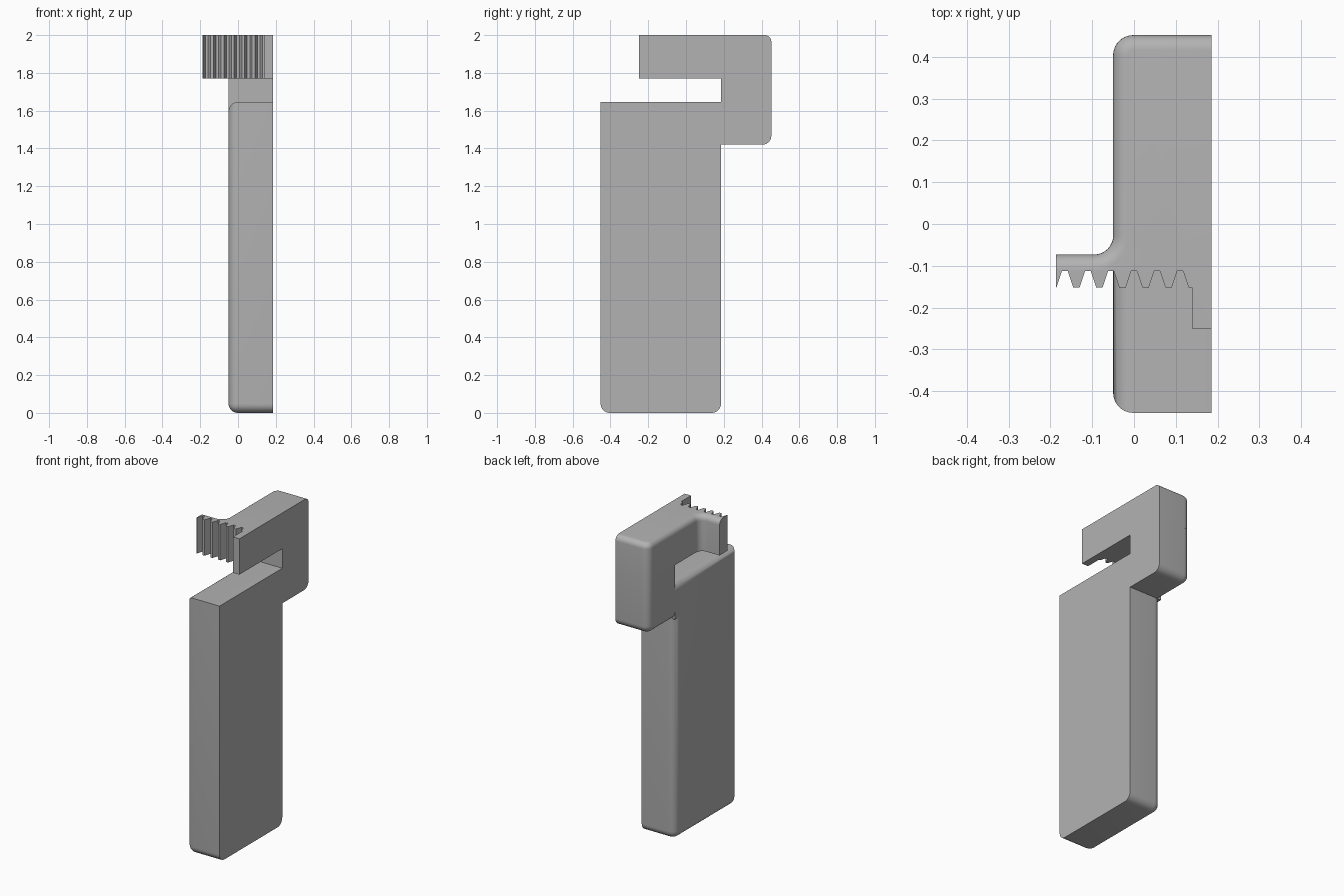
import bpy
import bmesh
from math import cos, sin, radians

cube = bpy.data.objects.get("Cube")
if cube:
    bpy.data.objects.remove(cube, do_unlink=True)

grey = bpy.data.materials.new("plain grey")
grey.use_nodes = True
GREY = (0.45, 0.45, 0.45, 1)
grey.diffuse_color = GREY
grey.node_tree.nodes["Principled BSDF"].inputs["Base Color"].default_value = GREY

# Shared dimensions
FLAT, FACE = 0.185, -0.05          # flat side and rounded side in x
FRONT, SPINE, BACK = -0.452, 0.185, 0.452
SHELF, SLOT_TOP, HOOK_LOW, TOP = 1.645, 1.77, 1.42, 2.0
ROUND, SOFT = 0.048, 0.036


def prism(name, outline, z0, z1, radius, rounded):
    """Extrude an outline upward and round the edges picked by the rule."""
    bm = bmesh.new()
    base = bm.faces.new([bm.verts.new((x, y, z0)) for x, y in outline])
    grown = bmesh.ops.extrude_face_region(bm, geom=[base], use_keep_orig=True)
    for v in grown["geom"]:
        if isinstance(v, bmesh.types.BMVert):
            v.co.z = z1
    bmesh.ops.recalc_face_normals(bm, faces=bm.faces)
    picked = [e for e in bm.edges if rounded(e.verts[0].co, e.verts[1].co)]
    bmesh.ops.bevel(bm, geom=picked, offset=radius, offset_type='OFFSET',
                    segments=7, profile=0.5, affect='EDGES', clamp_overlap=False)
    bmesh.ops.recalc_face_normals(bm, faces=bm.faces)
    mesh = bpy.data.meshes.new(name)
    bm.to_mesh(mesh)
    bm.free()
    mesh.materials.append(grey)
    obj = bpy.data.objects.new(name, mesh)
    bpy.context.collection.objects.link(obj)
    bpy.ops.object.select_all(action='DESELECT')
    obj.select_set(True)
    bpy.context.view_layer.objects.active = obj
    bpy.ops.object.shade_smooth_by_angle(angle=radians(30))
    return obj


def rect(y0, y1):
    return [(FACE, y0), (FLAT, y0), (FLAT, y1), (FACE, y1)]


def both(a, b, axis, value):
    return abs(a[axis] - value) < 1e-4 and abs(b[axis] - value) < 1e-4


def arc(cx, cy, r, start, end, steps=8):
    angles = [radians(start + (end - start) * i / steps) for i in range(steps + 1)]
    return [(cx + r * cos(t), cy + r * sin(t)) for t in angles]


# Tall handle: rounded side rim plus rounded lower corners
def handle_rim(a, b):
    lower = both(a, b, 2, 0) and (both(a, b, 1, FRONT) or both(a, b, 1, SPINE))
    return both(a, b, 0, FACE) or lower


prism("handle", rect(FRONT, SPINE), 0, SHELF, ROUND, handle_rim)

# Shoulder that carries the handle's full side into the hook
prism("handle_shoulder", rect(SPINE - 0.1, SPINE), HOOK_LOW, SHELF, ROUND,
      lambda a, b: both(a, b, 0, FACE) and both(a, b, 2, SHELF))


# Upright back of the hook
def column_rim(a, b):
    low = both(a, b, 2, HOOK_LOW)
    back = both(a, b, 1, BACK)
    return (both(a, b, 0, FACE) and (low or back)) or (low and back)


prism("hook_column", rect(SPINE, BACK), HOOK_LOW, SLOT_TOP, ROUND, column_rim)

# Upper arm with toothed clip, drawn from above
COMB_END, COMB_BACK, ROOT, TIP = -0.187, -0.073, -0.113, -0.152
FILLET, STOP_X = 0.045, 0.139
outline = [(FLAT, BACK)]
outline += arc(FACE + ROUND, BACK - ROUND, ROUND, 90, 180)
outline += arc(FACE - FILLET, COMB_BACK + FILLET, FILLET, 0, -90)
outline += [(COMB_END, COMB_BACK), (COMB_END, TIP)]
for i in range(6):
    gap = -0.1655 + i * 0.0552
    for dx, y in ((-0.020, TIP), (-0.007, ROOT), (0.007, ROOT), (0.020, TIP)):
        outline.append((max(gap + dx, COMB_END + 0.001), y))
outline += [(STOP_X, TIP), (STOP_X, -0.25), (FLAT, -0.25)]


def arm_rim(a, b):
    on_top = both(a, b, 2, TOP)
    behind_comb = min(a.y, b.y) > COMB_BACK - 0.001
    on_flat = both(a, b, 0, FLAT)
    return on_top and behind_comb and not on_flat


prism("toothed_arm", outline, SLOT_TOP, TOP, SOFT, arm_rim)
